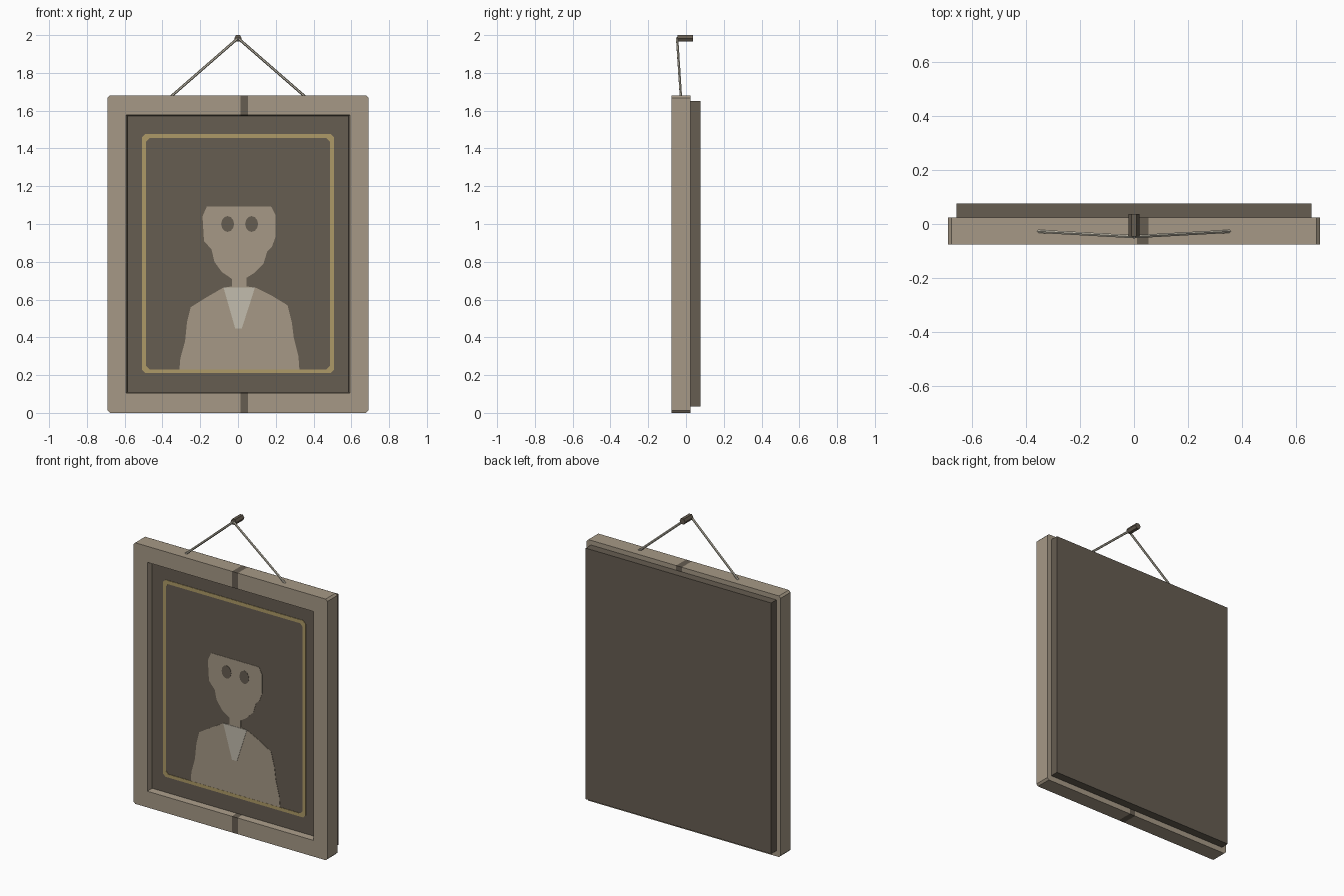
import bpy, bmesh, math
from mathutils import Vector

if "Cube" in bpy.data.objects:
    bpy.data.objects.remove(bpy.data.objects["Cube"])


def material(name, rgb):
    m = bpy.data.materials.new(name)
    m.diffuse_color = [(c / 255 / 12.92 if c < 11 else ((c / 255 + 0.055) / 1.055) ** 2.4) for c in rgb] + [1]
    m.use_nodes = True
    m.node_tree.nodes["Principled BSDF"].inputs["Base Color"].default_value = m.diffuse_color
    return m


TAN = material("taupe wood", (166, 153, 134))
DARK = material("dark brown", (102, 93, 81))
GOLD = material("dull gold", (174, 154, 103))
PALE = material("pale linen", (194, 188, 174))
WIRE = material("grey cord", (190, 184, 168))


def finish(name, bm, *mats):
    bmesh.ops.recalc_face_normals(bm, faces=bm.faces[:])
    me = bpy.data.meshes.new(name)
    bm.to_mesh(me)
    bm.free()
    for m in mats:
        me.materials.append(m)
    ob = bpy.data.objects.new(name, me)
    bpy.context.collection.objects.link(ob)
    return ob


def rect(hx, z0, z1):
    return [(-hx, z0), (hx, z0), (hx, z1), (-hx, z1)]


def plate(name, pts, y0, y1, mat):
    """Flat outline in the xz plane, extruded from y0 to y1."""
    bm = bmesh.new()
    face = bm.faces.new([bm.verts.new((x, y0, z)) for x, z in pts])
    ext = bmesh.ops.extrude_face_region(bm, geom=[face], use_keep_orig=True)
    bmesh.ops.translate(bm, vec=(0, y1 - y0, 0),
                        verts=[v for v in ext["geom"] if isinstance(v, bmesh.types.BMVert)])
    return finish(name, bm, mat)


def ring(loops):
    """Closed rectangular ring swept through four (outline, y) loops."""
    bm = bmesh.new()
    rows = [[bm.verts.new((x, y, z)) for x, z in pts] for pts, y in loops]
    for i in range(len(rows)):
        a, b = rows[i], rows[(i + 1) % len(rows)]
        for j in range(4):
            k = (j + 1) % 4
            bm.faces.new((a[j], a[k], b[k], b[j]))
    return bm, rows


def bevel_corners(bm, pairs, size):
    edges = [bm.edges.get((a, b)) for a, b in pairs]
    bmesh.ops.bevel(bm, geom=edges, offset=size, segments=1, profile=0.5, affect='EDGES')


# Frame with clipped corners and a dark band wrapping the top and bottom rails
outer = rect(0.69, 0, 1.68)
bm, rows = ring([(outer, -0.077), (outer, 0.024),
                 (rect(0.581, 0.114, 1.567), 0.024), (rect(0.592, 0.104, 1.577), -0.077)])
bevel_corners(bm, zip(rows[0], rows[1]), 0.012)
for x in (0.012, 0.053):
    bmesh.ops.bisect_plane(bm, geom=bm.verts[:] + bm.edges[:] + bm.faces[:],
                           plane_co=(x, 0, 0), plane_no=(1, 0, 0))
for f in bm.faces:
    f.material_index = int(0.012 < f.calc_center_median().x < 0.053)
finish("frame", bm, TAN, DARK)

# Backing board and recessed picture panel
plate("backing_board", rect(0.66, 0.035, 1.65), 0.024, 0.077, DARK)
P = -0.036
plate("picture_panel", rect(0.586, 0.109, 1.572), P, 0.024, DARK)

# Painted gold border
o, i = rect(0.508, 0.21, 1.477), rect(0.487, 0.231, 1.454)
bm, rows = ring([(o, P - 0.003), (o, P), (i, P), (i, P - 0.003)])
bevel_corners(bm, list(zip(rows[0], rows[1])) + list(zip(rows[2], rows[3])), 0.018)
finish("gold_border", bm, GOLD)

# Painted figure: bust silhouette, collar and eyes
bust = [(-0.31, 0.231), (-0.305, 0.29), (-0.28, 0.38), (-0.27, 0.48), (-0.25, 0.56),
        (-0.17, 0.61), (-0.08, 0.662), (-0.033, 0.67), (-0.033, 0.71), (-0.085, 0.745),
        (-0.125, 0.80), (-0.14, 0.865), (-0.18, 0.91), (-0.188, 1.04), (-0.165, 1.093),
        (0.175, 1.093), (0.198, 1.05), (0.198, 0.93), (0.18, 0.88), (0.155, 0.855),
        (0.135, 0.79), (0.085, 0.74), (0.045, 0.715), (0.045, 0.67), (0.095, 0.662),
        (0.18, 0.62), (0.262, 0.57), (0.285, 0.48), (0.295, 0.40), (0.32, 0.30), (0.325, 0.231)]
plate("painted_bust", bust, P - 0.002, P, TAN)
collar = [(-0.077, 0.665), (-0.05, 0.57), (-0.015, 0.447), (0.02, 0.447), (0.06, 0.57), (0.09, 0.665)]
plate("painted_collar", collar, P - 0.004, P, PALE)
for side, cx in (("left", -0.055), ("right", 0.072)):
    eye = [(cx + 0.034 * math.cos(a * math.pi / 6), 1.0 + 0.042 * math.sin(a * math.pi / 6)) for a in range(12)]
    plate("painted_eye_" + side, eye, P - 0.004, P, DARK)


def rod(name, a, b, r, sides, mat):
    a, b = Vector(a), Vector(b)
    bm = bmesh.new()
    bmesh.ops.create_cone(bm, cap_ends=True, segments=sides, radius1=r, radius2=r, depth=(b - a).length)
    bm.transform((b - a).to_track_quat('Z', 'Y').to_matrix().to_4x4())
    bmesh.ops.translate(bm, vec=(a + b) / 2, verts=bm.verts[:])
    return finish(name, bm, mat)


# Hanging cord and wall peg
for side, s in (("left", -1), ("right", 1)):
    rod("cord_" + side, (s * 0.358, -0.027, 1.672), (0, -0.047, 1.984), 0.007, 6, WIRE)
hexagon = [(0.02 * math.cos(a * math.pi / 3), 1.9827 + 0.02 * math.sin(a * math.pi / 3)) for a in range(6)]
plate("wall_peg", hexagon, -0.046, 0.037, DARK)
